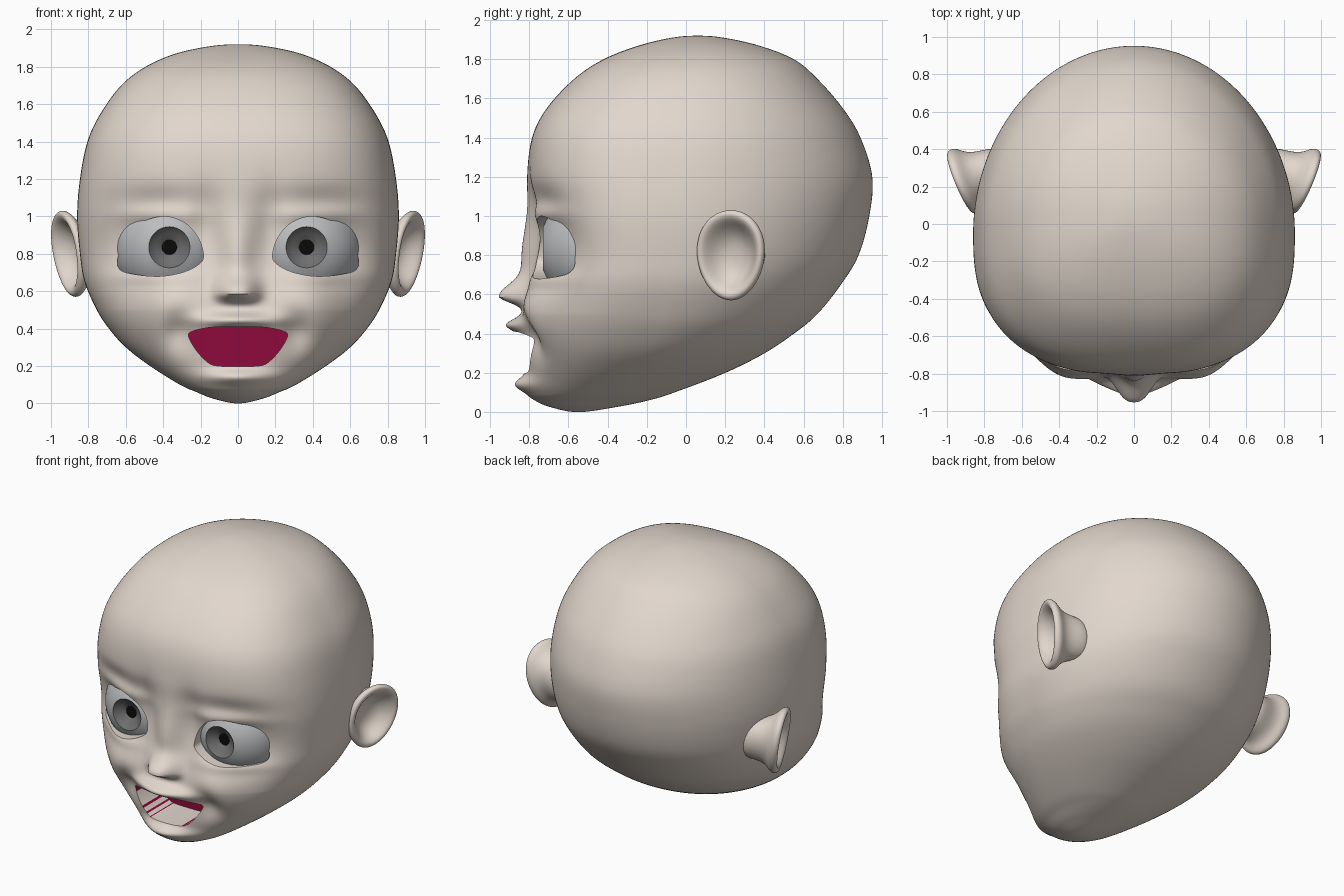
import bpy, bmesh, math
from mathutils import Vector

if "Cube" in bpy.data.objects:
    bpy.data.objects.remove(bpy.data.objects["Cube"])


def material(name, rgb):
    m = bpy.data.materials.new(name)
    m.diffuse_color = (*rgb, 1)
    m.use_nodes = True
    m.node_tree.nodes["Principled BSDF"].inputs["Base Color"].default_value = m.diffuse_color
    return m


skin = material("skin", (0.76, 0.68, 0.61))
crimson = material("mouth_red", (0.27, 0.003, 0.045))
white = material("eye_grey", (0.5, 0.51, 0.52))
iris = material("iris_grey", (0.16, 0.16, 0.16))
black = material("pupil_black", (0.003, 0.003, 0.003))


def make_object(name, verts, faces, mats=()):
    mesh = bpy.data.meshes.new(name)
    mesh.from_pydata(verts, [], faces)
    bm = bmesh.new()
    bm.from_mesh(mesh)
    bmesh.ops.recalc_face_normals(bm, faces=bm.faces)
    bm.to_mesh(mesh)
    bm.free()
    for m in mats:
        mesh.materials.append(m)
    ob = bpy.data.objects.new(name, mesh)
    bpy.context.collection.objects.link(ob)
    return ob


def activate(ob):
    bpy.ops.object.select_all(action='DESELECT')
    ob.select_set(True)
    bpy.context.view_layer.objects.active = ob


def spline(p0, p1, p2, p3, t):
    return [0.5 * (2 * b + (c - a) * t + (2 * a - 5 * b + 4 * c - d) * t * t
                   + (3 * b - a - 3 * c + d) * t ** 3)
            for a, b, c, d in zip(p0, p1, p2, p3)]


def rings_to_faces(count, n):
    """Quads between rings of n points; first and last vertex are the poles."""
    faces = [(0, 1 + j, 1 + (j + 1) % n) for j in range(n)]
    for i in range(count - 1):
        a, b = 1 + i * n, 1 + (i + 1) * n
        faces += [(a + j, b + j, b + (j + 1) % n, a + (j + 1) % n) for j in range(n)]
    a, end = 1 + (count - 1) * n, 1 + count * n
    return faces + [(end, a + (j + 1) % n, a + j) for j in range(n)]


# Head slices: height, half width, front y, back y, y of the widest point
SLICES = [
    (0, 0, -.55, -.55, -.55), (.025, .13, -.69, -.36, -.54),
    (.06, .22, -.77, -.19, -.51), (.1, .31, -.80, -.06, -.46),
    (.2, .47, -.81, .20, -.33), (.3, .60, -.81, .40, -.22),
    (.4, .69, -.81, .55, -.15), (.5, .755, -.80, .67, -.11),
    (.65, .82, -.79, .79, -.08), (.8, .845, -.79, .88, -.06),
    (1.0, .86, -.80, .935, -.05), (1.2, .845, -.81, .95, -.04),
    (1.4, .805, -.785, .89, -.02), (1.55, .735, -.71, .80, 0),
    (1.7, .625, -.57, .67, .03), (1.8, .495, -.42, .55, .05),
    (1.87, .335, -.24, .37, .06), (1.91, .15, -.07, .19, .06),
    (1.92, 0, .06, .06, .06)]

# Soft face forms: x, z, spread x, spread z, amount outward
FORMS = [
    (.53, .84, .17, .16, -.085),   # eye socket
    (.17, .95, .06, .14, -.04),    # inner eye hollow
    (.42, 1.09, .18, .05, -.02),   # lid fold
    (.42, 1.01, .14, .03, .02),    # upper lid
    (.45, .68, .13, .03, .025),    # lower lid
    (.38, .54, .13, .12, .07),     # cheek
    (.31, .39, .06, .07, -.05),    # mouth corner
    (0, .42, .20, .12, .03),       # muzzle
    (0, .78, .06, .14, .05),       # nose bridge
    (0, .445, .13, .028, .08),     # upper lip
    (0, .14, .12, .03, .065)]      # lower lip


def relief(x, z):
    x = abs(x)
    d = 0
    for cx, cz, sx, sz, amp in FORMS:
        q = ((x - cx) / sx) ** 2 + ((z - cz) / sz) ** 2
        if q < 30:
            d += amp * math.exp(-q / 2)
    sz = .03 if z < .59 else .06          # nose tip with a sharp underside
    return d + .13 * math.exp(-(x / .11) ** 3 - ((z - .59) / sz) ** 2 / 2)


def build_head(n=320, steps=12):
    def flip(r):
        return (r[0], -r[1], r[3], r[2], r[4])
    rows = [flip(SLICES[1])] + SLICES + [flip(SLICES[-2])]
    verts, count = [(0, -.55, 0)], 0
    for k in range(1, (len(SLICES) - 1) * steps):
        i, t = divmod(k, steps)
        z, w, front, back, cy = spline(*rows[i:i + 4], t / steps)
        count += 1
        p = 2.15 + .5 * min(1, max(0, (z - .1) / .4))
        for j in range(n):
            a = 2 * math.pi * j / n
            c, s = math.cos(a), math.sin(a)
            e = p if s < 0 else 2.0
            r = (abs(c) ** e + abs(s) ** e) ** (-1 / e)
            x = w * r * c
            y = cy + r * s * ((cy - front) if s < 0 else (back - cy))
            if s < 0 and z < 1.6:
                y -= relief(x, z) * min(1, -s / .45)
            verts.append((x, y, z))
    verts.append((0, .06, 1.92))
    return make_object("head", verts, rings_to_faces(count, n), [skin, crimson])


def prism(name, outline, y0, y1):
    """Smooth closed x-z outline, extruded along y."""
    m = len(outline)
    pts = [spline(*[outline[(i + k) % m] for k in (-1, 0, 1, 2)], t / 6)
           for i in range(m) for t in range(6)]
    n = len(pts)
    verts = [(x, y0, z) for x, z in pts] + [(x, y1, z) for x, z in pts]
    faces = [(j, (j + 1) % n, n + (j + 1) % n, n + j) for j in range(n)]
    faces += [tuple(range(n)), tuple(range(2 * n - 1, n - 1, -1))]
    return make_object(name, verts, faces)


head = build_head()

# Eye and mouth openings
EYE = [(.185, .785), (.21, .88), (.285, .965), (.40, 1.0), (.52, .965), (.60, .885),
       (.643, .775), (.63, .715), (.55, .69), (.42, .68), (.30, .70), (.215, .74)]
HALF = [(.14, .407), (.24, .387), (.265, .36), (.22, .28), (.155, .215), (.10, .2)]
MOUTH = [(0, .41)] + HALF + [(0, .198)] + [(-x, z) for x, z in reversed(HALF)]
cutters = [prism("eye_cutter", [(s * x, z) for x, z in EYE], -1.2, -.45) for s in (1, -1)]
cutters.append(prism("mouth_cutter", MOUTH, -1.2, -.55))
for cutter in cutters:
    activate(head)
    mod = head.modifiers.new("opening", 'BOOLEAN')
    mod.operation = 'DIFFERENCE'
    mod.solver = 'EXACT'
    mod.object = cutter
    bpy.ops.object.modifier_apply(modifier=mod.name)
    bpy.data.objects.remove(cutter)

# Red mouth lining
for f in head.data.polygons:
    c = f.center
    inside = abs(c.x) < .28 and .19 < c.z < .42 and -.715 < c.y < -.4
    f.material_index = 1 if inside else 0
activate(head)
bpy.ops.object.shade_smooth_by_angle(angle=math.radians(40))


# Eyeballs turned around the y axis, with a sunken iris and pupil
def build_eye(side, n=48):
    R, edge = .30, math.asin(.11 / .30)
    rim = -R * math.cos(edge)
    profile = [(.04, rim + .05), (.041, rim + .049), (.075, rim + .03), (.108, rim + .003)]
    for k in range(25):
        a = edge + (math.pi - .1 - edge) * k / 24
        profile.append((R * math.sin(a), -R * math.cos(a)))
    cx, cy, cz = side * .367, -.45, .835
    verts = [(cx, cy + rim + .05, cz)]
    for r, y in profile:
        verts += [(cx + r * math.cos(2 * math.pi * j / n), cy + y,
                   cz + r * math.sin(2 * math.pi * j / n)) for j in range(n)]
    verts.append((cx, cy + R, cz))
    eye = make_object("left_eye" if side > 0 else "right_eye", verts,
                      rings_to_faces(len(profile), n), [white, iris, black])
    for f in eye.data.polygons:
        r = math.hypot(f.center.x - cx, f.center.z - cz)
        if f.center.y < cy:
            f.material_index = 2 if r < .0402 else 1 if r < .1098 else 0
    activate(eye)
    bpy.ops.object.shade_smooth_by_angle(angle=math.radians(30))


# Ears: dished rings flaring backward from the head
def build_ear(side, n=32):
    centre, U, V = Vector((.912, .225, .80)), Vector((.07, .17, 0)), Vector((.035, 0, .23))
    N = Vector((.925, -.38, 0))
    rings = [(.2, -.088), (.42, -.075), (.62, -.04), (.78, .005), (.9, .018), (.99, .008),
             (1.02, -.015), (.95, -.04), (.78, -.07), (.65, -.13), (.58, -.25)]

    def place(u, v, h):
        p = centre + U * u + V * v + N * h
        return (side * p.x, p.y, p.z)
    verts = [place(0, 0, -.09)]
    for r, h in rings:
        for j in range(n):
            a = 2 * math.pi * j / n
            v = r * math.sin(a)
            verts.append(place(r * math.cos(a) * (1 + .1 * v), v, h))
    verts.append(place(0, 0, -.27))
    ear = make_object("left_ear" if side > 0 else "right_ear", verts,
                      rings_to_faces(len(rings), n), [skin])
    mod = ear.modifiers.new("smooth", 'SUBSURF')
    mod.levels = mod.render_levels = 2
    for f in ear.data.polygons:
        f.use_smooth = True


for side in (1, -1):
    build_eye(side)
    build_ear(side)
